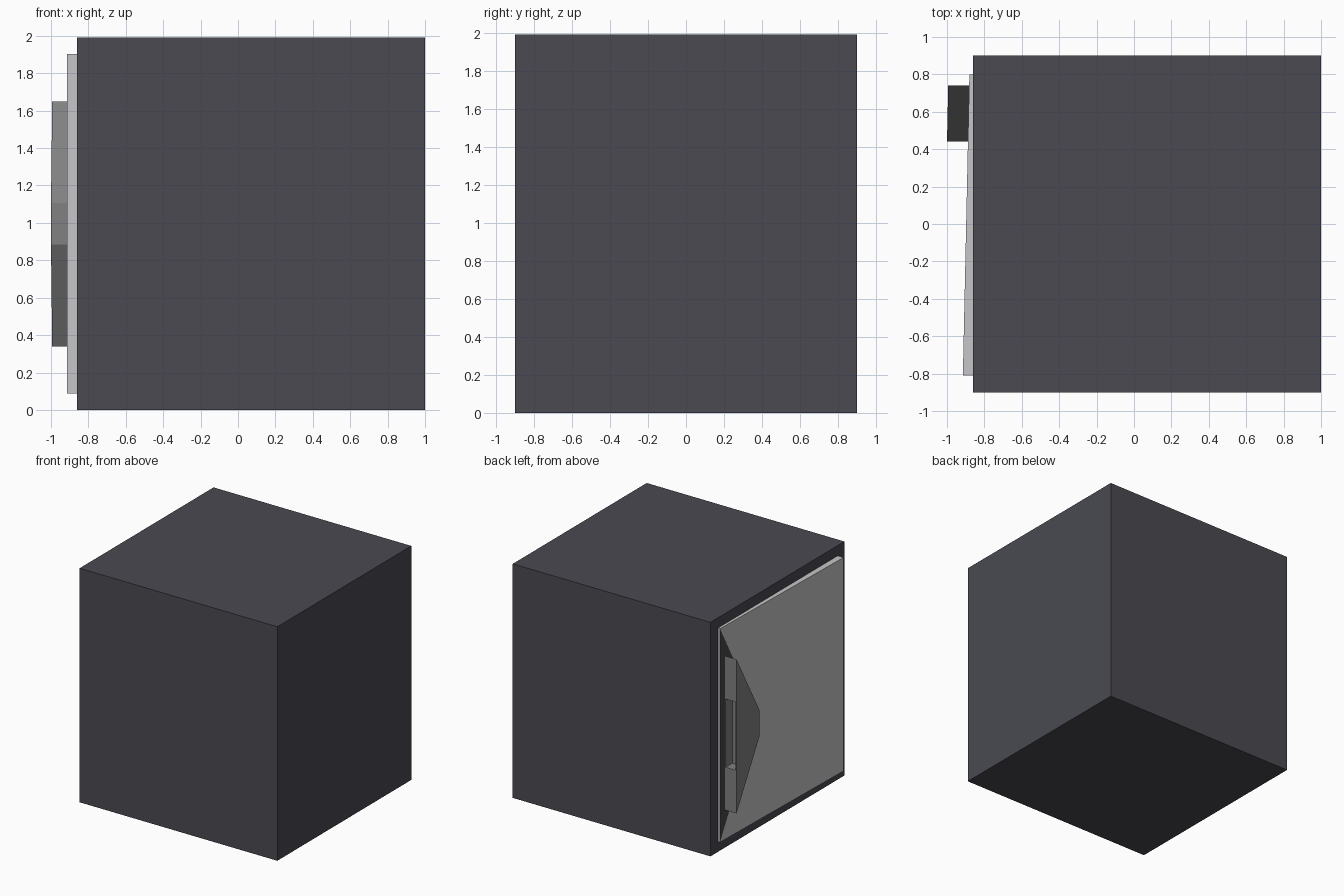
import bpy, bmesh

if "Cube" in bpy.data.objects:
    bpy.data.objects.remove(bpy.data.objects["Cube"])

TILT = 0.0217   # the door stands very slightly ajar
ZC = 0.995      # middle height of door and handle


def material(name, rgb):
    m = bpy.data.materials.new(name)
    m.diffuse_color = (*rgb, 1)
    m.use_nodes = True
    m.node_tree.nodes["Principled BSDF"].inputs["Base Color"].default_value = m.diffuse_color
    return m


BODY = material("dark blue grey", (0.067, 0.067, 0.083))
DOOR = material("light grey", (0.565, 0.565, 0.578))
HANDLE = material("mid grey", (0.22, 0.22, 0.22))
PLATE = material("charcoal", (0.065, 0.065, 0.068))


def finish(bm, name, *mats):
    bmesh.ops.recalc_face_normals(bm, faces=bm.faces[:])
    me = bpy.data.meshes.new(name)
    bm.to_mesh(me)
    bm.free()
    for m in mats:
        me.materials.append(m)
    ob = bpy.data.objects.new(name, me)
    bpy.context.collection.objects.link(ob)
    return ob


def door_x(y):
    """x of the tilted outer door surface at y"""
    return -0.88 - (0.8 - y) * TILT


def trapezoid(y_long, half_long, y_short, half_short):
    return [(y_long, ZC + half_long), (y_long, ZC - half_long),
            (y_short, ZC - half_short), (y_short, ZC + half_short)]


# cabinet body
bm = bmesh.new()
bmesh.ops.create_cube(bm, size=1)
for v in bm.verts:
    v.co.x = v.co.x * 1.86 + 0.07
    v.co.y *= 1.8
    v.co.z = (v.co.z + 0.5) * 1.99
finish(bm, "cabinet_body", BODY)

# door slab, with a dark trapezoid cut into its outer face
bm = bmesh.new()
rect = [(0.8, ZC + 0.908), (0.8, ZC - 0.908), (-0.81, ZC - 0.908), (-0.81, ZC + 0.908)]
outer = [bm.verts.new((door_x(y), y, z)) for y, z in rect]
inner = [bm.verts.new((-0.85, y, z)) for y, z in rect]
cut = [bm.verts.new((door_x(0.38), 0.38, ZC + s * 0.137)) for s in (1, -1)]
bm.faces.new([outer[0], outer[3], outer[2], outer[1], cut[1], cut[0]])
bm.faces.new([outer[0], cut[0], cut[1], outer[1]]).material_index = 1
bm.faces.new(inner)
for i in range(4):
    j = (i + 1) % 4
    bm.faces.new([outer[i], outer[j], inner[j], inner[i]])
finish(bm, "door", DOOR, PLATE)

# trapezoid handle block standing on the door
bm = bmesh.new()
shape = trapezoid(0.74, 0.655, 0.44, 0.11)
base = [bm.verts.new((door_x(y), y, z)) for y, z in shape]
top = [bm.verts.new((door_x(y) - 0.112, y, z)) for y, z in shape]
bm.faces.new(base)
bm.faces.new(top[::-1])
sides = []
for i in range(4):
    j = (i + 1) % 4
    sides.append(bm.faces.new([base[i], base[j], top[j], top[i]]))
bmesh.ops.recalc_face_normals(bm, faces=bm.faces[:])

# finger pocket in the long side of the handle
grip = sides[0]
bmesh.ops.inset_individual(bm, faces=[grip], thickness=0.013)
for v in grip.verts:
    v.co.z = ZC + (0.29 if v.co.z > ZC else -0.29)
pocket = bmesh.ops.extrude_discrete_faces(bm, faces=[grip])["faces"][0]
for v in pocket.verts:
    v.co.y -= 0.09
finish(bm, "door_handle", HANDLE)
